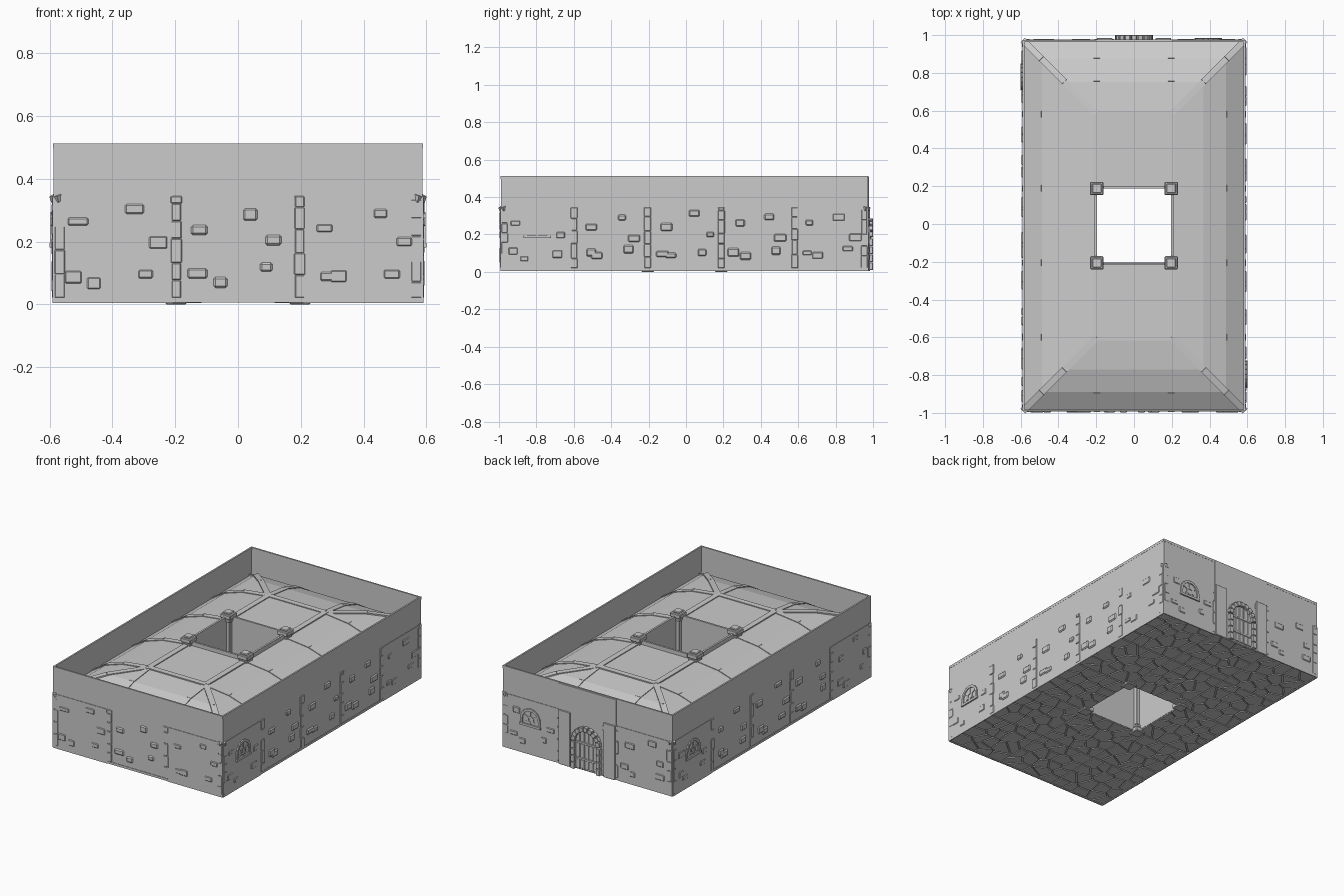
import bpy, bmesh, math, random
from mathutils import Matrix, Vector

if "Cube" in bpy.data.objects:
    bpy.data.objects.remove(bpy.data.objects["Cube"])

random.seed(4)
X, YF, YB = 0.588, -0.99, 0.973          # outer wall faces
YC = (YF + YB) / 2                       # room centre
HY = (YB - YF) / 2
H, EAVE = 0.513, 0.345
TILE = 0.197                             # half of the central tile
I = Matrix.Identity(4)


def box(bm, c, s, M=I):
    bmesh.ops.create_cube(bm, size=1, matrix=M @ Matrix.Translation(c) @ Matrix.Diagonal((*s, 1)))


def beam(bm, p, q, side, w, h, M=I):
    """Box running from p to q, w wide along side and h thick."""
    p, q = Vector(p), Vector(q)
    x = (q - p).normalized()
    y = Vector(side).normalized()
    R = Matrix((x, y, x.cross(y))).transposed().to_4x4()
    box(bm, (0, 0, 0), ((q - p).length, w, h), M @ Matrix.Translation((p + q) / 2) @ R)


def finish(bm, name, bevel=0):
    bmesh.ops.recalc_face_normals(bm, faces=bm.faces)
    me = bpy.data.meshes.new(name)
    bm.to_mesh(me)
    bm.free()
    ob = bpy.data.objects.new(name, me)
    bpy.context.collection.objects.link(ob)
    if bevel:
        m = ob.modifiers.new("bevel", 'BEVEL')
        m.width, m.segments = bevel, 1
    return ob


# Wall frames: local x runs along the wall, local -y points outwards
def frame(x, y, turns):
    return Matrix.Translation((x, y, 0)) @ Matrix.Rotation(turns * math.pi / 2, 4, 'Z')


WALLS = {"front": (frame(0, YF, 0), X), "right": (frame(X, YC, 1), HY),
         "back": (frame(0, YB, 2), X), "left": (frame(-X, YC, 3), HY)}


def window(bm, u, M):
    z0, r = 0.225, 0.062
    S = (0, 1, 0)
    arc = lambda a, k: (u + k * math.cos(a), -0.003, z0 + k * math.sin(a))
    n = 8
    for i in range(n):                                   # arch ring
        beam(bm, arc(math.pi * i / n, r), arc(math.pi * (i + 1) / n, r), S, 0.014, 0.015, M)
    for s in (-1, 1):                                    # jambs
        box(bm, (u + s * r, -0.003, 0.207), (0.015, 0.014, 0.04), M)
    box(bm, (u, -0.003, 0.188), (0.145, 0.018, 0.014), M)  # sill
    for k in range(6):                                   # hub and spokes
        a = math.pi * k / 3 + math.pi / 6
        b = a + math.pi / 3
        end = r if math.sin(a) > -0.1 else 0.035
        beam(bm, arc(a, 0.02), arc(a, end), S, 0.009, 0.006, M)
        beam(bm, arc(a, 0.02), arc(b, 0.02), S, 0.009, 0.008, M)


for name, (M, half) in WALLS.items():
    # thin full height wall with cap
    bm = bmesh.new()
    box(bm, (0, 0.003, (H + 0.006) / 2), (2 * half, 0.006, H - 0.006), M)
    box(bm, (0, 0.004, H - 0.008), (2 * half, 0.01, 0.016), M)
    box(bm, (0, 0.0, 0.014), (2 * half, 0.006, 0.014), M)
    # raised lower panels on the corner tiles
    for s in (-1, 1):
        box(bm, (s * (half - 0.19), 0.0, 0.175), (0.38, 0.006, 0.34), M)
    finish(bm, name + "_wall")

    # pilasters between tiles, irregular stacked blocks
    bm = bmesh.new()
    us = [-TILE, TILE] if half < 0.7 else [-0.59, -TILE, TILE, 0.59]
    for u in us + [-half + 0.02, half - 0.02]:
        z = 0.02
        while z < 0.33:
            h = min(random.uniform(0.05, 0.08), 0.345 - z)
            w = random.uniform(0.03, 0.038)
            box(bm, (u, 0.008, z + h / 2), (w, random.uniform(0.022, 0.027), h), M)
            z += h
    finish(bm, name + "_pilasters", 0.003)

    # scattered facing stones
    bm = bmesh.new()
    tiles = 3 if half < 0.7 else 5
    for t in range(tiles):
        uc = (t - (tiles - 1) / 2) * 0.393
        special = (name != "front" and t == 0)
        door = name == "back" and t == 1
        spots = [(-0.12, 0.1), (-0.07, 0.075), (0.1, 0.11), (0.125, 0.19), (-0.11, 0.25), (0.05, 0.3)]
        for du, z in spots:
            if special and 0.15 < z < 0.32 and abs(du) < 0.1:
                continue
            if door and abs(du) < 0.13:
                du = math.copysign(0.15, du)
            w, h = random.uniform(0.04, 0.07), random.uniform(0.028, 0.045)
            box(bm, (uc + du + random.uniform(-.015, .015), 0.003, z + random.uniform(-.015, .015)),
                (w, 0.02, h), M)
    finish(bm, name + "_stones", 0.006)

    if name != "front":
        bm = bmesh.new()
        window(bm, -(half - 0.195), M)
        finish(bm, name + "_window")

# Doorway on the back: panel, planks, voussoirs
M = WALLS["back"][0]
bm = bmesh.new()
box(bm, (0, -0.001, 0.26), (0.4, 0.008, 0.5), M)
for s in (-1, 1):
    box(bm, (s * 0.155, -0.006, 0.175), (0.08, 0.012, 0.34), M)
    for k in range(4):
        box(bm, (s * 0.088, -0.012, 0.03 + 0.043 * k), (0.026, 0.03, 0.04), M)
for k in range(5):
    u = (k - 2) * 0.031
    top = 0.185 + math.sqrt(max(0.078 ** 2 - u * u, 0))
    box(bm, (u, -0.006, top / 2 + 0.01), (0.029, 0.01, top - 0.02), M)
n = 9
for k in range(n):
    a, b = math.pi * (k + 0.06) / n, math.pi * (k + 0.94) / n
    P = lambda t: (0.088 * math.cos(t), -0.012, 0.185 + 0.088 * math.sin(t))
    beam(bm, P(a), P(b), (0, 1, 0), 0.03, 0.028, M)
for z in (0.08, 0.18):
    box(bm, (0, -0.012, z), (0.14, 0.006, 0.014), M)
finish(bm, "doorway", 0.002)

# Coved vault: nested rectangular rings rising to a flat strip
PROFILE = [(0.002, 0.34), (0.1, 0.402), (0.22, 0.44), (X - TILE, 0.46)]
bm = bmesh.new()
rings = []
for d, z in PROFILE:
    rings.append([bm.verts.new((sx * (X - d), YC + sy * (HY - d), z))
                  for sx, sy in ((-1, -1), (1, -1), (1, 1), (-1, 1))])
for a, b in zip(rings, rings[1:]):
    for i in range(4):
        j = (i + 1) % 4
        bm.faces.new((a[i], a[j], b[j], b[i]))
for s in (-1, 1):
    q = [bm.verts.new((x, YC + s * y, 0.46)) for x, y in
         ((-TILE, TILE), (TILE, TILE), (TILE, HY - PROFILE[-1][0]), (-TILE, HY - PROFILE[-1][0]))]
    bm.faces.new(q)
finish(bm, "vault_ceiling")

# Ribs following the vault
bm = bmesh.new()
RY = HY - PROFILE[-1][0]


def rib(fn):
    pts = [Vector(fn(d, z - 0.006)) for d, z in PROFILE]
    for p, q in zip(pts, pts[1:]):
        beam(bm, p, q, (q - p).cross(Vector((0, 0, 1))), 0.035, 0.02)


for s in (-1, 1):
    for t in (-1, 1):
        for y in (TILE, RY):
            rib(lambda d, z: (s * (X - d), YC + t * y, z))
        rib(lambda d, z: (s * TILE, YC + t * (HY - d), z))
        rib(lambda d, z: (s * (X - d), YC + t * (HY - d), z))
        beam(bm, (s * TILE, YC + t * TILE, 0.455), (s * TILE, YC + t * RY, 0.455), (1, 0, 0), 0.035, 0.02)
    beam(bm, (-TILE, YC + s * RY, 0.455), (TILE, YC + s * RY, 0.455), (0, 1, 0), 0.035, 0.02)
finish(bm, "vault_ribs")

# Open central shaft with walls and corner pillars
bm = bmesh.new()
for s in (-1, 1):
    box(bm, (s * (TILE + 0.006), YC, 0.25), (0.012, 2 * TILE, 0.47), I)
    box(bm, (0, YC + s * (TILE + 0.006), 0.25), (2 * TILE, 0.012, 0.47), I)
finish(bm, "shaft_walls")
bm = bmesh.new()
for s in (-1, 1):
    for t in (-1, 1):
        for z0, z1, w in ((0, 0.03, 0.068), (0.03, 0.05, 0.058), (0.05, 0.46, 0.046),
                          (0.455, 0.475, 0.058), (0.475, 0.503, 0.07), (0.503, 0.513, 0.05)):
            box(bm, (s * TILE, YC + t * TILE, (z0 + z1) / 2), (w, w, z1 - z0))
finish(bm, "corner_pillars", 0.004)


# Floor: grout sheet and irregular paving cut as cells
def clip(poly, mid, n):
    out = []
    for a, b in zip(poly, poly[1:] + poly[:1]):
        da, db = (a - mid).dot(n), (b - mid).dot(n)
        if da <= 0:
            out.append(a)
        if da * db < 0:
            out.append(a.lerp(b, da / (da - db)))
    return out


grout, pave = bmesh.new(), bmesh.new()
for i in range(3):
    for j in range(5):
        if (i, j) == (1, 2):
            continue
        cx, cy, h = (i - 1) * 0.392, YC + (j - 2) * 0.3926, 0.196
        box(grout, (cx, cy, 0.02), (2 * h, 2 * h, 0.006))
        seeds = [Vector((cx + h * (-0.8 + 0.4 * a + random.uniform(-.17, .17)),
                         cy + h * (-0.75 + 0.5 * b + random.uniform(-.2, .2)))) for a in range(5) for b in range(4)]
        for s in seeds:
            g = h - 0.003
            poly = [Vector((cx + u * g, cy + v * g)) for u, v in ((-1, -1), (1, -1), (1, 1), (-1, 1))]
            for o in seeds:
                if o is not s and poly:
                    n = (o - s).normalized()
                    poly = clip(poly, (s + o) / 2 - n * 0.004, n)
            if len(poly) < 3:
                continue
            lo = [pave.verts.new((*p, 0.010)) for p in poly]
            hi = [pave.verts.new((*p, 0.030)) for p in poly]
            pave.faces.new(lo[::-1])
            pave.faces.new(hi)
            for k in range(len(poly)):
                m = (k + 1) % len(poly)
                pave.faces.new((lo[k], lo[m], hi[m], hi[k]))
finish(grout, "floor_grout")
finish(pave, "floor_paving")
